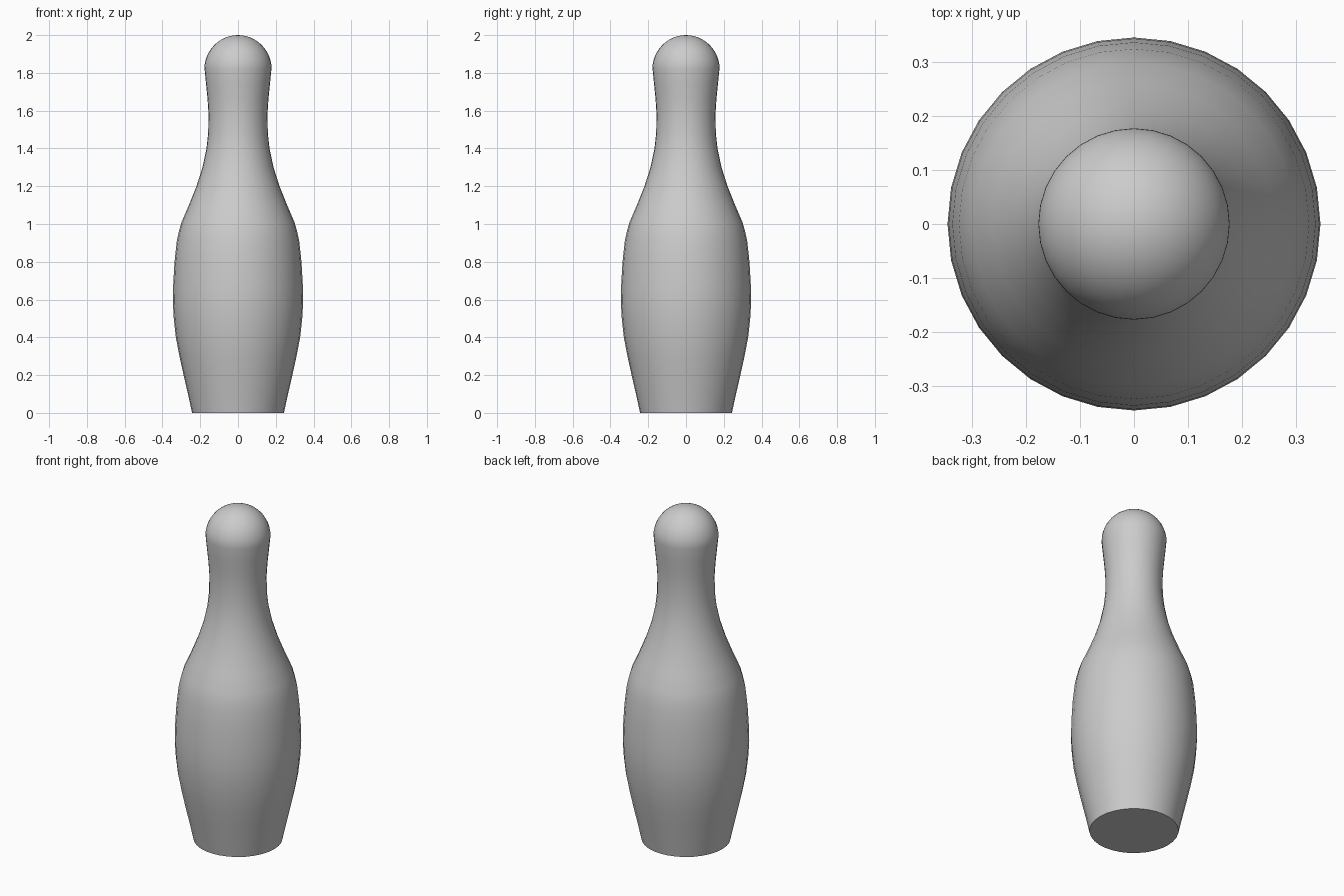
import bpy, bmesh, math

if "Cube" in bpy.data.objects:
    bpy.data.objects.remove(bpy.data.objects["Cube"])

SIDES = 32

# body and neck profile: (radius, height)
profile = [(0.243, 0.0), (0.265, 0.1), (0.288, 0.2), (0.31, 0.3), (0.329, 0.4),
           (0.34, 0.5), (0.345, 0.59), (0.343, 0.68), (0.336, 0.8), (0.324, 0.91),
           (0.313, 0.96), (0.299, 1.01), (0.26, 1.1), (0.22, 1.2), (0.188, 1.3),
           (0.167, 1.4), (0.158, 1.48), (0.156, 1.58), (0.161, 1.66),
           (0.169, 1.74), (0.177, 1.82)]

# rounded head
for i in range(1, 12):
    a = math.radians(90 * i / 12)
    profile.append((0.178 * math.cos(a), 1.82 + 0.18 * math.sin(a)))

bm = bmesh.new()
rings = []
for r, z in profile:
    rings.append([bm.verts.new((r * math.cos(2 * math.pi * k / SIDES),
                                r * math.sin(2 * math.pi * k / SIDES), z))
                  for k in range(SIDES)])
for low, high in zip(rings, rings[1:]):
    for k in range(SIDES):
        n = (k + 1) % SIDES
        bm.faces.new((low[k], low[n], high[n], high[k]))

# flat base and crown tip
bm.faces.new(rings[0][::-1])
tip = bm.verts.new((0, 0, 2.0))
for k in range(SIDES):
    bm.faces.new((rings[-1][k], rings[-1][(k + 1) % SIDES], tip))

mesh = bpy.data.meshes.new("bowling_pin")
bm.to_mesh(mesh)
bm.free()
pin = bpy.data.objects.new("bowling_pin", mesh)
bpy.context.collection.objects.link(pin)
bpy.context.view_layer.objects.active = pin
pin.select_set(True)
bpy.ops.object.shade_smooth_by_angle(angle=math.radians(40))
